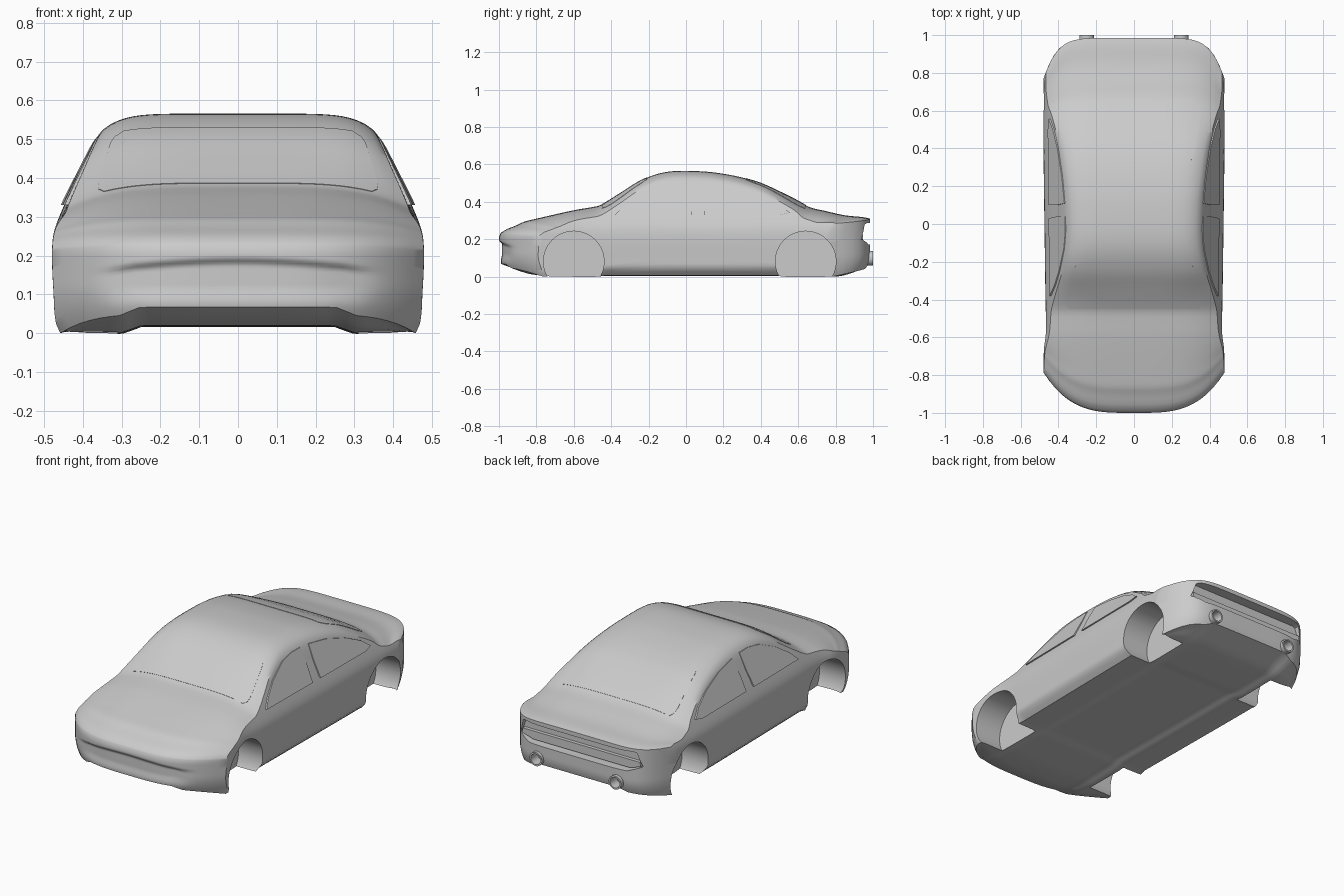
import bpy, bmesh, math
from mathutils import Matrix

if "Cube" in bpy.data.objects:
    bpy.data.objects.remove(bpy.data.objects["Cube"])

TAIL = 0.985


def curve(pts):
    """Smooth interpolation through (t, value) points."""
    def slope(i):
        a, b = pts[max(i - 1, 0)], pts[min(i + 1, len(pts) - 1)]
        return (b[1] - a[1]) / (b[0] - a[0])

    def f(t):
        t = min(max(t, pts[0][0]), pts[-1][0])
        i = 0
        while i < len(pts) - 2 and t > pts[i + 1][0]:
            i += 1
        (a, p), (b, q) = pts[i], pts[i + 1]
        h, k = b - a, (t - a) / (b - a)
        return (p * (1 + 2 * k) * (1 - k) ** 2 + q * k * k * (3 - 2 * k)
                + h * slope(i) * k * (1 - k) ** 2 + h * slope(i + 1) * k * k * (k - 1))
    return f


# Side profile, edge drop, plan width and cross-section width
top = curve([(-1, .235), (-.98, .255), (-.9, .285), (-.8, .31), (-.6, .355), (-.49, .374), (-.455, .383),
             (-.35, .447), (-.25, .51), (-.15, .55), (-.05, .565), (.1, .562), (.2, .55),
             (.3, .53), (.4, .5), (.5, .455), (.6, .405), (.66, .372), (.75, .35),
             (.85, .328), (.95, .318), (TAIL, .31)])
drop = curve([(-1, .015), (-.8, .04), (-.45, .055), (-.1, .04), (.3, .045), (.65, .055), (TAIL, .025)])
plan = curve([(-1, 1), (-.75, .995), (-.55, .975), (-.35, .98), (0, .99), (.4, 1), (TAIL, 1)])
width = curve([(0, .458), (.03, .47), (.1, .475), (.2, .479), (.26, .474), (.32, .452),
               (.42, .406), (.5, .368), (.53, .347)])
lift = curve([(-1, .05), (-.95, .03), (-.85, .012), (-.7, 0), (.8, 0), (.9, .02), (TAIL, .045)])


def ease(t):
    t = min(max(t, 0), 1)
    return t * t * (3 - 2 * t)


def body_point(u, v, s):
    sill = ease((s + .5) / .08) * ease((.56 - s) / .08)
    power = 4 + 3 * ease((s + .4) / .2) * ease((.6 - s) / .2)    # squarer roof edge

    def low(a):
        return lift(s) * (1 - a ** 6) + .006 * sill + .018 * (1 - ease((a - .55) / .12))

    def high(a):
        return top(s) - drop(s) * a ** power
    a = abs(u)
    ze = low(1) + (high(1) - low(1)) * v
    x = u * width(ze) * plan(s) * (1 - .07 * sill * max(0, 1 - ze / .05))
    z = low(a) + (high(a) - low(a)) * v
    r = abs(x) / .47
    y = s + ease((-s - .5) / .5) * .2 * r ** 3.5          # rounded nose in plan
    y -= ease((s - .5) / (TAIL - .5)) * .19 * r ** 7      # rounded tail corners
    near = ease((-s - .85) / .15)
    y += near * (.02 * (max(0, z - .2) / .05) ** 2 + .02 * (max(0, .13 - z) / .08) ** 2)
    y -= ease((s - .85) / (TAIL - .85)) * .045 * (max(0, .12 - z) / .12) ** 2
    if s < -.9999 and 0 < v < 1:                          # grille hollow under the nose crease
        crease = .197 - .02 * (x / .31) ** 2
        y += .016 * ease((crease - z) / .022) * ease((z - .065) / .06) * ease((.38 - abs(x)) / .12)
    return x, y, z


def finish(bm, name, angle=35):
    bmesh.ops.recalc_face_normals(bm, faces=bm.faces)
    me = bpy.data.meshes.new(name)
    bm.to_mesh(me)
    bm.free()
    ob = bpy.data.objects.new(name, me)
    bpy.context.collection.objects.link(ob)
    smooth(ob, angle)
    return ob


def smooth(ob, angle=35):
    bpy.ops.object.select_all(action='DESELECT')
    bpy.context.view_layer.objects.active = ob
    ob.select_set(True)
    bpy.ops.object.shade_smooth_by_angle(angle=math.radians(angle))


def apply(ob, kind, **settings):
    bpy.context.view_layer.objects.active = ob
    m = ob.modifiers.new(kind.lower(), kind)
    for k, val in settings.items():
        setattr(m, k, val)
    bpy.ops.object.modifier_apply(modifier=m.name)


def prism(loop_a, loop_b, name):
    bm = bmesh.new()
    a = [bm.verts.new(p) for p in loop_a]
    b = [bm.verts.new(p) for p in loop_b]
    bm.faces.new(a)
    bm.faces.new(b[::-1])
    n = len(a)
    for i in range(n):
        bm.faces.new((a[i], b[i], b[(i + 1) % n], a[(i + 1) % n]))
    return finish(bm, name)


# Body shell: a subdivided box mapped onto the car surface
N = (36, 24, 90)
bm = bmesh.new()
verts = {}


def vert(key):
    if key not in verts:
        i, j, k = key
        s = -1 + (1 + TAIL) * k / N[2]
        verts[key] = bm.verts.new(body_point(-1 + 2 * i / N[0], j / N[1], s))
    return verts[key]


for ax in range(3):
    p, q = [i for i in range(3) if i != ax]
    for end in (0, N[ax]):
        for i in range(N[p]):
            for j in range(N[q]):
                face = []
                for di, dj in ((0, 0), (1, 0), (1, 1), (0, 1)):
                    key = [0, 0, 0]
                    key[ax], key[p], key[q] = end, i + di, j + dj
                    face.append(vert(tuple(key)))
                bm.faces.new(face)
body = finish(bm, "car_body")

# Wheel arches, tail recess and exhaust bores
cutters = []


def round_cutter(loc, radius, depth, axis):
    bm = bmesh.new()
    bmesh.ops.create_cone(bm, cap_ends=True, segments=64, radius1=radius, radius2=radius, depth=depth,
                          matrix=Matrix.Translation(loc) @ Matrix.Rotation(math.pi / 2, 4, axis))
    cutters.append(finish(bm, "round_cutter"))


for side in (-1, 1):
    for y in (-.6, .64):
        round_cutter((side * .46, y, .081), .162, .30, 'Y')
    round_cutter((side * .25, .985, .098), .033, .1, 'X')
tail = [(-.36, .278), (-.34, .286), (.34, .286), (.36, .278), (.385, .2), (.36, .19), (.31, .172),
        (-.31, .172), (-.36, .19), (-.385, .2)]
cutters.append(prism([(x, .925, z) for x, z in tail], [(x, 1.1, z) for x, z in tail], "tail_cutter"))
for c in cutters:
    apply(body, 'BOOLEAN', object=c, operation='DIFFERENCE', solver='EXACT')
    bpy.data.objects.remove(c)
smooth(body)

# Raised strip across the tail recess
strip = [(-.37, .225), (.37, .225), (.375, .2), (.305, .178), (-.305, .178), (-.375, .2)]
prism([(x, .91, z) for x, z in strip], [(x, .945, z) for x, z in strip], "tail_strip")

# Side windows: thin panels leaning out at the sill
panes = {
    "front_side_window": [(-.38, .33), (.03, .33), (.04, .42), (.04, .505), (-.04, .505), (-.13, .49),
                          (-.25, .435), (-.33, .38)],
    "rear_side_window": [(.1, .33), (.5, .33), (.555, .342), (.5, .385), (.4, .432), (.25, .478), (.11, .5),
                         (.1, .42)],
}
for name, pts in panes.items():
    for side, label in ((-1, "left"), (1, "right")):
        def shell(off):
            return [(side * (width(z) * plan(y) + off(z)), y, z) for y, z in pts]
        prism(shell(lambda z: -.03), shell(lambda z: .003 + .006 * (.51 - z) / .18), f"{name}_{label}")


# Windscreen and rear screen: patches following the body
def screen(name, s0, s1, x0, x1):
    bm = bmesh.new()
    rows, cols, grid = 12, 24, []
    for i in range(rows + 1):
        t = i / rows
        half = x0 + (x1 - x0) * t
        half -= .025 * abs(2 * t - 1) ** 8                 # softened corners
        s = s0 + (s1 - s0) * t
        w = abs(body_point(1, 1, s)[0])
        row = []
        for j in range(cols + 1):
            x, y, z = body_point((2 * j / cols - 1) * half / w, 1, s)
            row.append(bm.verts.new((x, y, z + .002)))
        grid.append(row)
    for i in range(rows):
        for j in range(cols):
            bm.faces.new((grid[i][j], grid[i][j + 1], grid[i + 1][j + 1], grid[i + 1][j]))
    ob = finish(bm, name)
    apply(ob, 'SOLIDIFY', thickness=.008, offset=-1)
    smooth(ob)


screen("windscreen", -.45, -.21, .37, .32)
screen("rear_screen", .32, .64, .31, .365)

# Exhaust tips
for side, label in ((-1, "left"), (1, "right")):
    bm = bmesh.new()
    bmesh.ops.create_cone(bm, cap_ends=False, segments=32, radius1=.039, radius2=.039, depth=.06,
                          matrix=Matrix.Translation((side * .25, .97, .098))
                          @ Matrix.Rotation(math.pi / 2, 4, 'X'))
    tip = finish(bm, f"exhaust_tip_{label}")
    apply(tip, 'SOLIDIFY', thickness=.009, offset=-1)
    smooth(tip)
